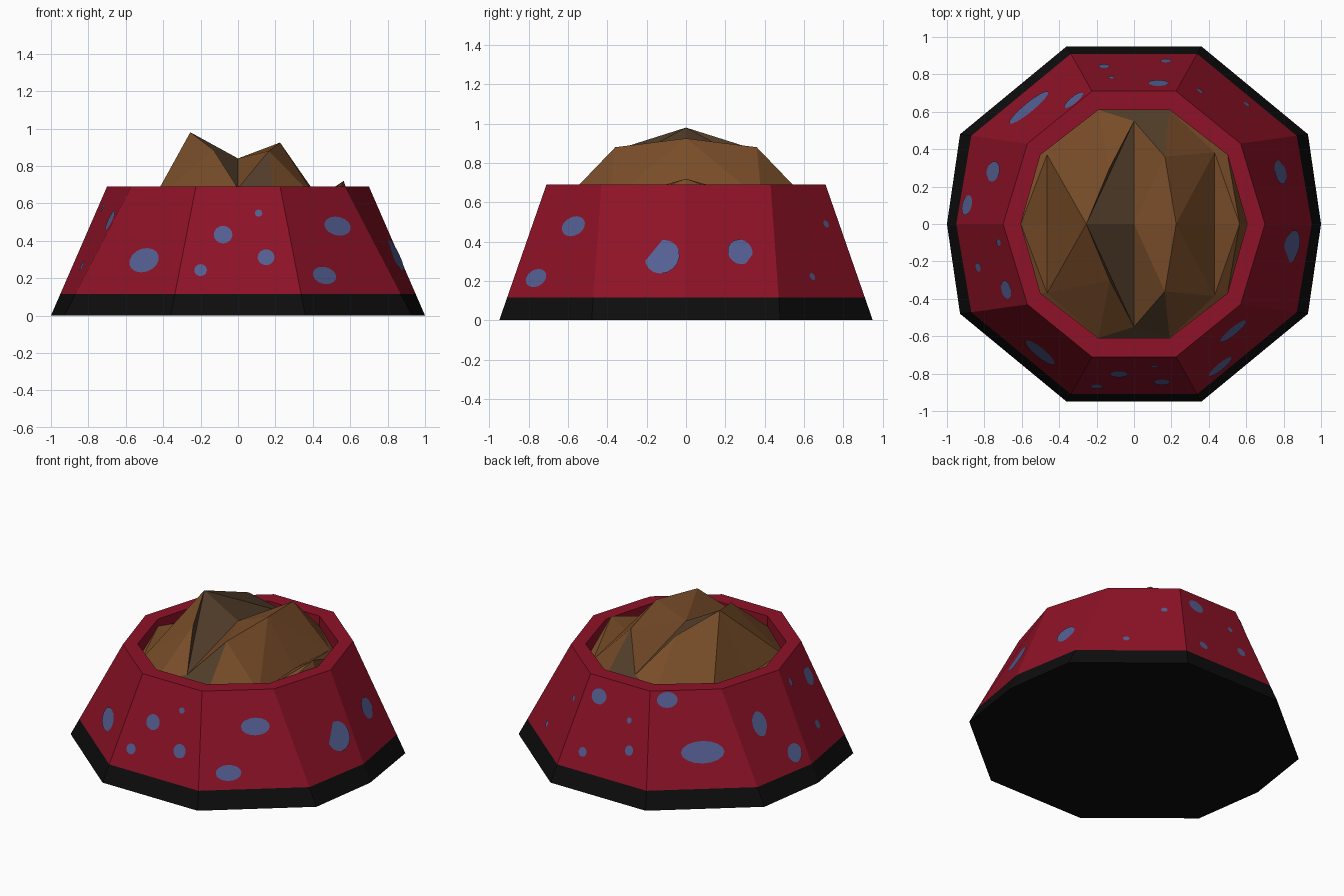
import bpy
import bmesh
import math
from mathutils import Vector
from mathutils.bvhtree import BVHTree

if "Cube" in bpy.data.objects:
    bpy.data.objects.remove(bpy.data.objects["Cube"], do_unlink=True)


def material(name, r, g, b):
    mat = bpy.data.materials.new(name)
    mat.use_nodes = True
    mat.diffuse_color = (r, g, b, 1)
    shader = mat.node_tree.nodes["Principled BSDF"]
    shader.inputs["Base Color"].default_value = (r, g, b, 1)
    shader.inputs["Roughness"].default_value = 0.9
    return mat


red = material("bowl red", 0.27, 0.006, 0.02)
black = material("base black", 0.004, 0.004, 0.004)
blue = material("spot blue", 0.09, 0.115, 0.29)
brown = material("food brown", 0.19, 0.074, 0.022)
dark_brown = material("food dark brown", 0.085, 0.047, 0.023)


def make_object(name, bm, materials):
    mesh = bpy.data.meshes.new(name)
    bm.to_mesh(mesh)
    bm.free()
    for mat in materials:
        mesh.materials.append(mat)
    obj = bpy.data.objects.new(name, mesh)
    bpy.context.collection.objects.link(obj)
    return obj


def decagon(side, shoulder, front):
    """Ten outline points, mirrored from one quarter of the ring."""
    sx, sy = shoulder
    fx, fy = front
    half = [(side, 0), (sx, sy), (fx, fy), (-fx, fy), (-sx, sy)]
    return [Vector(p) for p in half] + [-Vector(p) for p in half]


# Bowl: stacked ten-sided rings from the base, over the rim, to the inner floor
BAND, RIM, FLOOR = 0.115, 0.69, 0.45
foot = decagon(1.0, (0.93, 0.48), (0.36, 0.95))
lip = decagon(0.7, (0.57, 0.43), (0.225, 0.71))
mouth = decagon(0.605, (0.5, 0.37), (0.19, 0.61))
band = [a.lerp(b, BAND / RIM) for a, b in zip(foot, lip)]

bm = bmesh.new()
rings = [[bm.verts.new((p.x, p.y, z)) for p in outline]
         for outline, z in ((foot, 0), (band, BAND), (lip, RIM),
                            (mouth, RIM), (mouth, FLOOR))]
for low, high in zip(rings, rings[1:]):
    for i in range(len(low)):
        j = (i + 1) % len(low)
        bm.faces.new((low[i], low[j], high[j], high[i]))
bm.faces.new(reversed(rings[0]))
bm.faces.new(rings[-1])
bm.normal_update()
for face in bm.faces:
    face.material_index = int(face.calc_center_median().z < BAND)
surface = BVHTree.FromBMesh(bm)
make_object("bowl", bm, [red, black])

# Spots: thin ovals laid on the sloping wall
# (plan x, plan y, half width along the wall, half height up the wall)
SPOTS = [
    (-0.08, -0.8, 0.05, 0.05), (-0.2, -0.866, 0.034, 0.034),
    (0.15, -0.842, 0.045, 0.045), (0.11, -0.76, 0.02, 0.02),
    (0.53, -0.57, 0.09, 0.055), (0.46, -0.76, 0.08, 0.05),
    (0.84, -0.12, 0.09, 0.095), (0.78, 0.275, 0.065, 0.07),
    (0.35, 0.71, 0.02, 0.02), (0.6, 0.64, 0.02, 0.02),
    (0.17, 0.87, 0.03, 0.03), (0.13, 0.75, 0.055, 0.05),
    (-0.16, 0.84, 0.03, 0.033), (-0.12, 0.78, 0.017, 0.02),
    (-0.32, 0.66, 0.065, 0.05), (-0.56, 0.62, 0.135, 0.07),
    (-0.75, 0.28, 0.055, 0.08), (-0.89, 0.1, 0.055, 0.06),
    (-0.72, -0.1, 0.02, 0.025), (-0.83, -0.23, 0.025, 0.03),
    (-0.68, -0.35, 0.05, 0.06), (-0.5, -0.685, 0.1, 0.07),
]
SIDES = 16
bm = bmesh.new()
for x, y, width, height in SPOTS:
    place, normal, _, _ = surface.ray_cast(Vector((x, y, 2)), Vector((0, 0, -1)))
    along = Vector((0, 0, 1)).cross(normal).normalized()
    up = normal.cross(along)
    centre = place + normal * 0.004
    turns = [math.tau * k / SIDES for k in range(SIDES)]
    bm.faces.new([bm.verts.new(centre + along * width * math.cos(t)
                               + up * height * math.sin(t)) for t in turns])
make_object("wall_spots", bm, [blue])

# Food: faceted heap with two ridges, built as one half and mirrored
POINTS = {
    "left_end": (-0.605, 0, 0.64), "left_dip": (-0.465, 0, 0.59),
    "tall_peak": (-0.255, 0, 0.98), "valley": (0, 0, 0.84),
    "low_peak": (0.225, 0, 0.925), "right_dip": (0.43, 0, 0.63),
    "right_bump": (0.565, 0, 0.72), "right_end": (0.605, 0, 0.6),
    "tall_ridge": (-0.13, 0.3, 0.885), "low_ridge": (0.165, 0.36, 0.88),
    "left_foot": (-0.465, 0.37, 0.6), "right_foot": (0.43, 0.385, 0.61),
    "gully": (0, 0.55, 0.68),
    "edge_left": (-0.19, 0.61, 0.62), "edge_right": (0.19, 0.61, 0.62),
    "corner_left": (-0.5, 0.37, 0.58), "corner_right": (0.5, 0.37, 0.58),
}
LIGHT_FACETS = [
    "left_end left_dip left_foot", "left_end left_foot corner_left",
    "left_dip tall_peak left_foot", "tall_peak tall_ridge left_foot",
    "valley low_peak low_ridge", "valley low_ridge gully",
    "low_peak right_dip right_foot", "low_peak right_foot low_ridge",
    "right_dip right_bump right_foot", "right_bump corner_right right_foot",
    "right_bump right_end corner_right", "left_foot tall_ridge edge_left",
    "left_foot edge_left corner_left", "tall_ridge gully edge_left",
    "low_ridge right_foot edge_right", "right_foot corner_right edge_right",
]
DARK_FACETS = [
    "tall_peak valley gully", "tall_peak gully tall_ridge",
    "gully low_ridge edge_right", "gully edge_right edge_left",
]
bm = bmesh.new()
verts = {name: bm.verts.new(p) for name, p in POINTS.items()}
for shade, facets in enumerate((LIGHT_FACETS, DARK_FACETS)):
    for facet in facets:
        face = bm.faces.new([verts[name] for name in facet.split()])
        face.material_index = shade
        face.normal_update()
        if face.normal.z < 0:
            face.normal_flip()
food = make_object("food_heap", bm, [brown, dark_brown])
mirror = food.modifiers.new("mirror", "MIRROR")
mirror.use_axis = (False, True, False)
